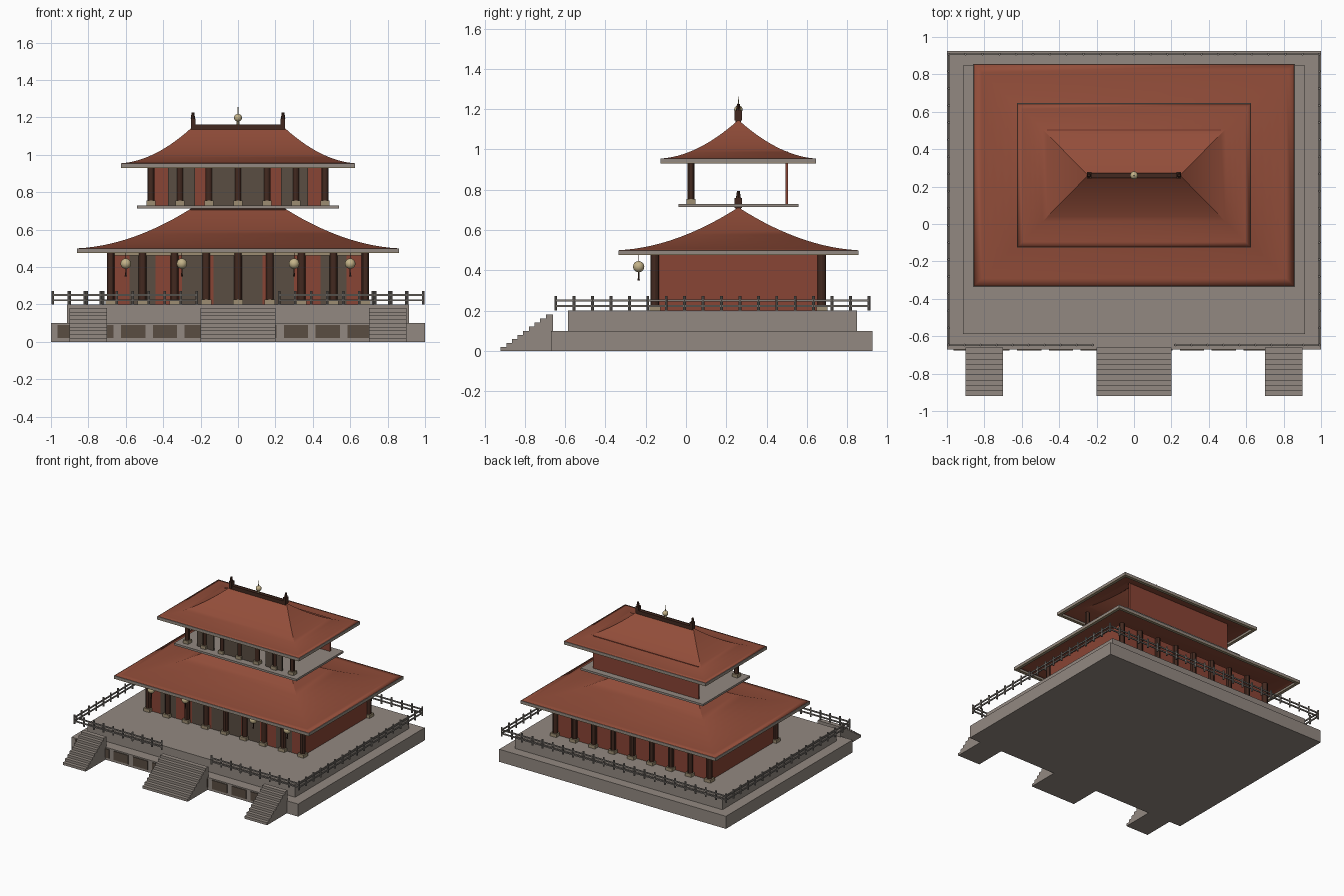
import bpy, bmesh, math
from mathutils import Matrix, Vector

cube = bpy.data.objects.get("Cube")
if cube:
    bpy.data.objects.remove(cube, do_unlink=True)


def material(name, r, g, b):
    m = bpy.data.materials.new(name)
    m.use_nodes = True
    m.diffuse_color = (r, g, b, 1)
    m.node_tree.nodes["Principled BSDF"].inputs["Base Color"].default_value = (r, g, b, 1)
    return m


STONE = material("warm grey stone", .29, .25, .22)
ROOF = material("roof red", .29, .075, .042)
WALL = material("wall red", .25, .058, .035)
WOOD = material("dark timber", .055, .022, .014)
DOOR = material("door brown grey", .10, .075, .055)
TRIM = material("tan trim", .34, .27, .17)
GOLD = material("pale gold", .55, .45, .25)
RAIL = material("railing grey", .22, .20, .18)


def finish(name, bm, mat, smooth=False):
    me = bpy.data.meshes.new(name)
    bm.normal_update()
    bm.to_mesh(me)
    bm.free()
    ob = bpy.data.objects.new(name, me)
    bpy.context.collection.objects.link(ob)
    me.materials.append(mat)
    if smooth:
        bpy.ops.object.select_all(action='DESELECT')
        ob.select_set(True)
        bpy.context.view_layer.objects.active = ob
        bpy.ops.object.shade_smooth_by_angle(angle=math.radians(30))
    return ob


def add_box(bm, x0, x1, y0, y1, z0, z1):
    mid = Vector((x0 + x1, y0 + y1, z0 + z1)) / 2
    size = Matrix.Diagonal((x1 - x0, y1 - y0, z1 - z0, 1))
    bmesh.ops.create_cube(bm, size=1, matrix=Matrix.Translation(mid) @ size)


def add_cyl(bm, x, y, z0, z1, r, top=None, n=12):
    bmesh.ops.create_cone(bm, cap_ends=True, segments=n, radius1=r,
                          radius2=r if top is None else top, depth=z1 - z0,
                          matrix=Matrix.Translation((x, y, (z0 + z1) / 2)))


def add_ball(bm, x, y, z, r):
    bmesh.ops.create_uvsphere(bm, u_segments=16, v_segments=10, radius=r,
                              matrix=Matrix.Translation((x, y, z)))


def boxes(name, mat, items):
    bm = bmesh.new()
    for it in items:
        add_box(bm, *it)
    return finish(name, bm, mat)


def mirrored(spans):
    return spans + [(-b, -a) for a, b in spans]


# Stone terrace
boxes("lower_terrace", STONE, [(-1, 1, -.67, .925, 0, .1)])
boxes("upper_terrace", STONE, [(-.915, .915, -.587, .848, .1, .2)])
centres = [-.9 + .17 * i for i in range(5)] + [.14 + .17 * i for i in range(5)]
boxes("terrace_panels", DOOR,
      [(c - .065, c + .065, -.676, -.668, .02, .09) for c in centres])

# Three flights of stairs
for name, x0, x1 in (("centre", -.2, .2), ("left", .7, .9), ("right", -.9, -.7)):
    boxes(name + "_stairs", STONE,
          [(x0, x1, -.92 + i * .028, -.66, i * .02, i * .02 + .02) for i in range(9)])


# Railings: posts along a run, joined by two rails
def railing(name, start, end, count):
    a, b = Vector(start), Vector(end)
    bm = bmesh.new()
    for i in range(count + 1):
        p = a.lerp(b, i / count)
        add_cyl(bm, p.x, p.y, .2, .272, .007, n=8)
    for z in (.222, .25):
        add_box(bm, min(a.x, b.x) - .004, max(a.x, b.x) + .004,
                min(a.y, b.y) - .004, max(a.y, b.y) + .004, z - .005, z + .005)
    finish(name, bm, RAIL)


for side, s in (("left", 1), ("right", -1)):
    railing(side + "_front_railing", (s * .99, -.647), (s * .22, -.647), 9)
    railing(side + "_side_railing", (s * .99, -.647), (s * .99, .908), 17)
railing("back_railing", (-.99, .908), (.99, .908), 22)


# Columns on square footings
def colonnade(name, xs, y, z0, z1, r):
    bm = bmesh.new()
    for x in xs:
        add_cyl(bm, x, y, z0, z1, r)
    finish(name, bm, WOOD, True)
    f = r * 1.3
    boxes(name + "_footings", TRIM, [(x - f, x + f, y - f, y + f, z0, z0 + .025) for x in xs])


lower_xs = [.17 * i for i in range(-4, 5)]
upper_xs = [.155 * i for i in range(-3, 4)]
colonnade("lower_front_columns", lower_xs, -.155, .2, .485, .021)
colonnade("lower_back_columns", lower_xs, .675, .2, .485, .021)
colonnade("upper_front_columns", upper_xs, .025, .73, .945, .018)

# Lower hall walls and doors
boxes("lower_walls", WALL, [(-.68, -.66, -.14, .66, .2, .49), (.66, .68, -.14, .66, .2, .49),
                            (-.68, .68, .64, .66, .2, .49)])
boxes("lower_wall_panels", WALL,
      [(a, b, -.15, -.14, .2, .48) for a, b in mirrored([(.13, .19), (.30, .44), (.58, .66)])])
boxes("lower_doors", DOOR, [(a, b, -.15, -.14, .2, .465) for a, b in
                            [(-.13, .13)] + mirrored([(.19, .30), (.44, .58)])])
boxes("lower_lintel", TRIM, [(-.69, .69, -.162, -.138, .462, .478)])

# Upper hall: gallery floor, rear wall and doors
boxes("gallery_floor", STONE, [(-.54, .54, -.037, .558, .714, .73)])
boxes("upper_back_wall", WALL, [(-.465, .465, .493, .507, .73, .99)])
boxes("upper_doors", DOOR, [(a, b, .02, .03, .73, .94) for a, b in
                            [(-.14, .14)] + mirrored([(.23, .375)])])


# Sweeping hipped roof lofted from rectangular rings, with an eave frame
def hipped_roof(name, hx, hy, z0, z1, ridge, cy=.26, steps=14):
    bm = bmesh.new()
    rings = []
    for i in range(steps + 1):
        t = i / steps
        x = hx + (ridge - hx) * t
        y = hy + (.004 - hy) * t
        z = z0 + (z1 - z0) * (.12 * t + .88 * t ** 1.9)
        rings.append([bm.verts.new((sx * x, cy + sy * y, z))
                      for sx, sy in ((-1, -1), (1, -1), (1, 1), (-1, 1))])
    for lo, hi in zip(rings, rings[1:]):
        for k in range(4):
            j = (k + 1) % 4
            bm.faces.new((lo[k], lo[j], hi[j], hi[k]))
    bm.faces.new(rings[-1])
    ob = finish(name, bm, ROOF, True)
    thick = ob.modifiers.new("thickness", 'SOLIDIFY')
    thick.thickness = .006
    thick.offset = -1

    def frame(label, mat, ox, oy, w, b, t):
        boxes(label, mat, [(-ox, ox, cy - oy, cy - oy + w, b, t),
                           (-ox, ox, cy + oy - w, cy + oy, b, t),
                           (-ox, -ox + w, cy - oy + w, cy + oy - w, b, t),
                           (ox - w, ox, cy - oy + w, cy + oy - w, b, t)])
    frame(name + "_eave", STONE, hx + .004, hy + .004, .02, z0 - .019, z0 - .001)
    frame(name + "_eave_trim", TRIM, hx + .004, hy + .004, .024, z0 - .025, z0 - .019)

    # Ridge beam with upright end ornaments
    bm = bmesh.new()
    add_box(bm, -ridge, ridge, cy - .014, cy + .014, z1 - .01, z1 + .02)
    for s in (-1, 1):
        x = s * (ridge - .012)
        add_box(bm, x - .012, x + .012, cy - .018, cy + .018, z1, z1 + .05)
        add_cyl(bm, x + s * .003, cy, z1 + .05, z1 + .083, .012, .007, 8)
    finish(name + "_ridge", bm, WOOD)


hipped_roof("lower_roof", .856, .592, .5, .71, .255)
hipped_roof("upper_roof", .622, .382, .955, 1.143, .25)

# Gold finial on the top ridge
bm = bmesh.new()
add_ball(bm, 0, .26, 1.198, .021)
add_cyl(bm, 0, .26, 1.16, 1.18, .008)
add_cyl(bm, 0, .26, 1.215, 1.262, .004, .001, 8)
finish("finial", bm, GOLD, True)

# Hanging lanterns with cords and tassels
globes, cords = bmesh.new(), bmesh.new()
for x in (-.6, -.3, .3, .6):
    add_ball(globes, x, -.235, .418, .028)
    add_cyl(cords, x, -.235, .44, .51, .002, n=6)
    add_cyl(cords, x, -.235, .365, .395, .003, n=6)
    add_cyl(cords, x, -.235, .35, .37, .006, .003, 8)
finish("lantern_globes", globes, GOLD, True)
finish("lantern_cords", cords, WOOD)
